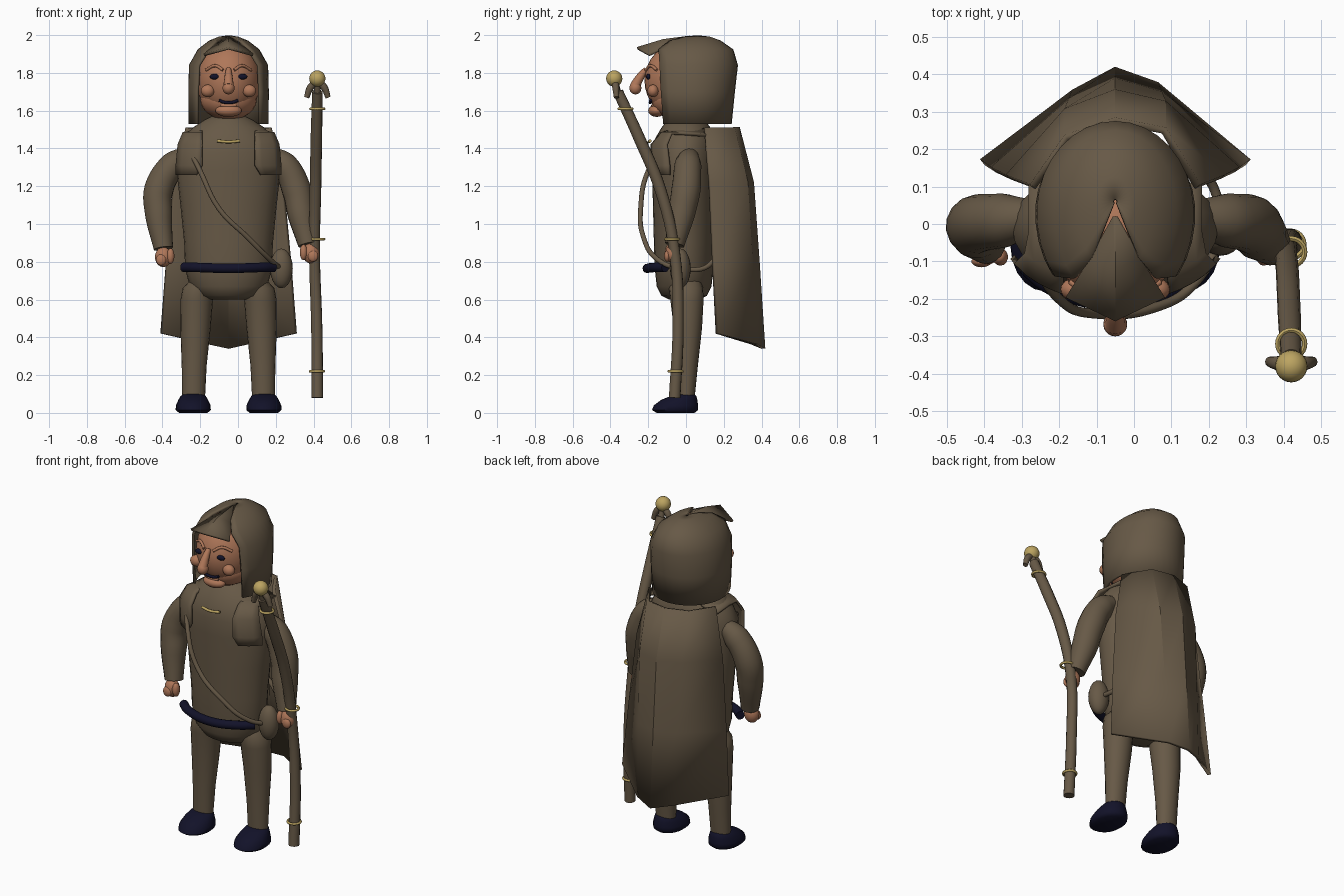
import bpy, bmesh, math
from mathutils import Vector

CX = -0.05  # centre line of the figure


def material(name, rgb):
    m = bpy.data.materials.new(name)
    m.diffuse_color = (*rgb, 1)
    return m


BROWN = material("brown_cloth", (0.135, 0.10, 0.062))
SKIN = material("skin", (0.43, 0.185, 0.10))
NAVY = material("dark_navy", (0.006, 0.006, 0.022))
GOLD = material("gold", (0.50, 0.37, 0.12))


def finish(ob, mat, angle=45):
    ob.data.materials.clear()
    ob.data.materials.append(mat)
    bpy.ops.object.select_all(action='DESELECT')
    ob.select_set(True)
    bpy.context.view_layer.objects.active = ob
    if ob.type == 'CURVE':
        bpy.ops.object.convert(target='MESH')
        ob = bpy.context.object
    bpy.ops.object.shade_smooth_by_angle(angle=math.radians(angle))
    return ob


def loft(name, rows, mat, closed=True, thick=0, angle=45):
    """Skin rows of points; closed rings get caps, open sheets get thickness."""
    bm = bmesh.new()
    vs = [[bm.verts.new(p) for p in r] for r in rows]
    n = len(rows[0])
    for a, b in zip(vs, vs[1:]):
        for i in range(n if closed else n - 1):
            j = (i + 1) % n
            bm.faces.new((a[i], a[j], b[j], b[i]))
    if closed:
        bm.faces.new(vs[0][::-1])
        bm.faces.new(vs[-1])
    bmesh.ops.recalc_face_normals(bm, faces=bm.faces)
    me = bpy.data.meshes.new(name)
    bm.to_mesh(me)
    bm.free()
    ob = bpy.data.objects.new(name, me)
    bpy.context.collection.objects.link(ob)
    if thick:
        mod = ob.modifiers.new("thickness", 'SOLIDIFY')
        mod.thickness = thick
        mod.offset = 0
    return finish(ob, mat, angle)


def ring(cx, cy, z, rx, ry, n=28):
    return [(cx + rx * math.cos(k * math.tau / n), cy + ry * math.sin(k * math.tau / n), z)
            for k in range(n)]


def tube(name, pts, radii, mat, closed=False, sides=4):
    cu = bpy.data.curves.new(name, 'CURVE')
    cu.dimensions = '3D'
    cu.bevel_depth = 1
    cu.bevel_resolution = sides
    cu.resolution_u = 6
    cu.use_fill_caps = True
    sp = cu.splines.new('BEZIER')
    sp.bezier_points.add(len(pts) - 1)
    sp.use_cyclic_u = closed
    if not isinstance(radii, (list, tuple)):
        radii = [radii] * len(pts)
    for b, p, r in zip(sp.bezier_points, pts, radii):
        b.co = p
        b.radius = r
        b.handle_left_type = b.handle_right_type = 'AUTO'
    ob = bpy.data.objects.new(name, cu)
    bpy.context.collection.objects.link(ob)
    return finish(ob, mat)


def ball(name, loc, scale, mat, seg=20):
    bpy.ops.mesh.primitive_uv_sphere_add(segments=seg, ring_count=seg // 2, location=loc)
    ob = bpy.context.object
    ob.name = name
    ob.scale = scale
    return finish(ob, mat)


# torso: tunic with rounded hem and sloping shoulders
loft("torso", [ring(CX, cy, z, rx, ry) for z, rx, ry, cy in (
    (0.60, 0.10, 0.08, -0.01), (0.62, 0.16, 0.12, -0.01), (0.67, 0.205, 0.145, -0.01),
    (0.76, 0.23, 0.155, -0.01), (0.90, 0.235, 0.16, -0.01), (1.10, 0.255, 0.165, -0.01),
    (1.28, 0.275, 0.17, -0.01), (1.38, 0.275, 0.17, -0.01), (1.45, 0.24, 0.16, -0.005),
    (1.51, 0.19, 0.13, 0), (1.55, 0.13, 0.10, 0), (1.57, 0.09, 0.08, 0))], BROWN)

# legs and boots
for s, side in ((-1, "left"), (1, "right")):
    loft(side + "_leg", [ring(CX + s * dx, cy, z, rx, ry, 20) for z, dx, cy, rx, ry in (
        (0.07, 0.185, 0.0, 0.060, 0.045), (0.25, 0.182, 0.005, 0.066, 0.058),
        (0.45, 0.175, 0.01, 0.080, 0.075), (0.60, 0.168, 0.005, 0.086, 0.088),
        (0.66, 0.16, 0.0, 0.083, 0.09), (0.70, 0.14, 0.0, 0.065, 0.08))], BROWN)
    loft(side + "_boot", [ring(CX + s * 0.187, cy, z, rx, ry, 20) for z, cy, rx, ry in (
        (0.0, -0.055, 0.075, 0.10), (0.015, -0.058, 0.093, 0.122), (0.04, -0.053, 0.092, 0.117),
        (0.07, -0.035, 0.078, 0.095), (0.09, -0.012, 0.066, 0.066),
        (0.10, 0.0, 0.05, 0.045))], NAVY, angle=60)

# arms
arm_r = [0.045, 0.072, 0.078, 0.073, 0.052]
tube("left_arm", [(-0.26, 0.02, 1.37), (-0.345, 0.01, 1.31), (-0.42, 0, 1.18),
                  (-0.42, -0.02, 1.05), (-0.395, -0.055, 0.87)], arm_r, BROWN, sides=6)
tube("right_arm", [(0.16, 0.02, 1.37), (0.245, 0.01, 1.31), (0.31, 0, 1.18),
                   (0.335, -0.025, 1.05), (0.37, -0.06, 0.89)], arm_r, BROWN, sides=6)

# hands: palm, thumb and curled finger
for side, x, z, s in (("left", -0.395, 0.825, 1), ("right", 0.385, 0.845, -1)):
    ball(side + "_palm", (x, -0.07, z), (0.045, 0.038, 0.053), SKIN)
    ball(side + "_thumb", (x + s * 0.038, -0.088, z + 0.005), (0.021, 0.024, 0.042), SKIN, 14)
    ball(side + "_finger", (x - s * 0.012, -0.10, z - 0.015), (0.028, 0.016, 0.03), SKIN, 14)

# belt, shoulder strap, pouch, clasp
tube("belt", [(-0.29, -0.11, 0.77), (-0.22, -0.165, 0.77), (CX, -0.205, 0.765),
              (0.12, -0.165, 0.77), (0.19, -0.11, 0.77)], 0.025, NAVY)
tube("shoulder_strap", [(-0.25, -0.12, 1.38), (-0.20, -0.20, 1.28), (-0.10, -0.24, 1.08),
                        (0.05, -0.225, 0.93), (0.16, -0.16, 0.82), (0.225, -0.03, 0.765),
                        (0.20, 0.12, 0.78), (0.02, 0.17, 1.0), (-0.18, 0.16, 1.28),
                        (-0.27, 0.03, 1.42)], 0.013, BROWN, closed=True)
ball("pouch", (0.23, -0.03, 0.765), (0.06, 0.055, 0.105), BROWN)
tube("clasp", [(-0.11, -0.19, 1.44), (CX, -0.197, 1.435), (0.01, -0.19, 1.44)], 0.008, GOLD)

# cape: sheet with a centre fold, flaring toward the hem
cape = []
for z0, drop, xe, ye, xm, ym, yc in ((1.51, 0.0, 0.22, 0.10, 0.13, 0.23, 0.275),
                                    (1.22, 0.0, 0.285, 0.125, 0.13, 0.30, 0.35),
                                    (0.80, 0.0, 0.325, 0.145, 0.12, 0.325, 0.38),
                                    (0.42, 0.08, 0.355, 0.165, 0.11, 0.35, 0.41)):
    cape.append([(CX - xe, ye, z0), (CX - xm, ym, z0 - drop * 0.7), (CX, yc, z0 - drop),
                 (CX + xm, ym + 0.02, z0 - drop * 0.7), (CX + xe, ye, z0)])
loft("cape", cape, BROWN, closed=False, thick=0.02, angle=30)

# cape lapels running over the shoulders onto the chest
for s, side in ((-1, "left"), (1, "right")):
    rows = []
    for z, inner, outer, y_add in ((1.26, 0.17, 0.275, 0), (1.31, 0.14, 0.275, 0),
                                   (1.42, 0.14, 0.265, 0), (1.48, 0.14, 0.24, 0.05)):
        row = []
        for k in range(5):
            dx = inner + (outer - inner) * k / 4
            row.append((CX + s * dx, y_add - 0.012 - 0.19 * math.sqrt(1 - (dx / 0.30) ** 2), z))
        rows.append(row)
    for y, z in ((-0.02, 1.51), (0.11, 1.50)):
        rows.append([(CX + s * (0.13 + 0.025 * k), y, z - 0.008 * k) for k in range(5)])
    loft(side + "_lapel", rows, BROWN, closed=False, thick=0.015)

# head
HC, HR = Vector((CX, -0.02, 1.76)), Vector((0.17, 0.20, 0.205))
ball("head", HC, HR, SKIN, 32)
ball("jaw", (CX, -0.04, 1.66), (0.15, 0.145, 0.11), SKIN, 24)


def on_face(dx, z, out=0.0):
    q = 1 - (dx / HR.x) ** 2 - ((z - HC.z) / HR.z) ** 2
    return (CX + dx, HC.y - HR.y * math.sqrt(max(q, 0)) - out, z)


# face features
tube("nose_bridge", [on_face(0, 1.82), (CX, -0.245, 1.775), (CX, -0.27, 1.73)],
     [0.014, 0.022, 0.028], SKIN)
ball("nose_tip", (CX, -0.268, 1.72), (0.032, 0.032, 0.034), SKIN)
ball("chin", (CX, -0.155, 1.60), (0.07, 0.045, 0.033), SKIN)
tube("mouth", [on_face(-0.05, 1.655, 0.006), on_face(-0.025, 1.645, 0.006),
               on_face(0.025, 1.645, 0.006), on_face(0.05, 1.655, 0.006)], 0.008, NAVY)
tube("lower_lip", [on_face(-0.04, 1.63, 0.004), on_face(0, 1.625, 0.006),
                   on_face(0.04, 1.63, 0.004)], 0.01, SKIN)
for s, side in ((-1, "left"), (1, "right")):
    ball(side + "_eye", on_face(s * 0.073, 1.78), (0.027, 0.012, 0.015), NAVY, 16)
    ball(side + "_cheek", on_face(s * 0.11, 1.705, 0.012), (0.036, 0.03, 0.033), SKIN)
    tube(side + "_brow", [on_face(s * 0.03, 1.815, 0.003), on_face(s * 0.07, 1.838, 0.003),
                          on_face(s * 0.12, 1.815, 0.003)], 0.008, SKIN)

# hood: open-fronted shell
hood = []
for z, rx, cy, back, front, tmax in ((1.53, 0.205, 0.03, 0.205, 0.24, 128),
                                     (1.70, 0.207, 0.03, 0.222, 0.26, 128),
                                     (1.84, 0.203, 0.03, 0.238, 0.26, 130),
                                     (1.92, 0.158, 0.035, 0.21, 0.24, 138),
                                     (1.965, 0.10, 0.045, 0.135, 0.17, 142),
                                     (1.985, 0.05, 0.055, 0.07, 0.08, 145),
                                     (1.992, 0.004, 0.06, 0.005, 0.005, 145)):
    row = []
    for k in range(25):
        t = math.radians(tmax) * (k / 12 - 1)
        row.append((CX + rx * math.sin(t),
                    cy + (back if math.cos(t) > 0 else front) * math.cos(t), z))
    hood.append(row)
loft("hood", hood, BROWN, closed=False, thick=0.014)

# hood peak: ridged triangular flap over the brow
loft("hood_peak", [[(CX - 0.004, 0.02, 1.985), (CX, 0.02, 1.99), (CX + 0.004, 0.02, 1.985)],
                   [(CX - 0.065, -0.09, 1.945), (CX, -0.12, 1.972), (CX + 0.065, -0.09, 1.945)],
                   [(CX - 0.13, -0.195, 1.895), (CX, -0.258, 1.93), (CX + 0.13, -0.195, 1.895)]],
     BROWN, closed=False, thick=0.014, angle=20)

# staff with fork, knob and rings
tube("staff", [(0.42, -0.06, 0.08), (0.417, -0.042, 0.45), (0.405, -0.06, 0.85),
               (0.41, -0.135, 1.18), (0.415, -0.25, 1.46), (0.42, -0.36, 1.70)],
     [0.031, 0.03, 0.029, 0.031, 0.031, 0.028], BROWN)
tube("staff_neck", [(0.42, -0.355, 1.68), (0.42, -0.38, 1.76)], 0.018, BROWN)
for s, side in ((-1, "left"), (1, "right")):
    tube(side + "_prong", [(0.42, -0.375, 1.755), (0.42 + s * 0.035, -0.372, 1.725),
                           (0.42 + s * 0.057, -0.368, 1.67)], [0.018, 0.019, 0.014], BROWN)
ball("staff_knob", (0.42, -0.38, 1.77), (0.043, 0.043, 0.043), GOLD, 24)
for name, x, y, z in (("upper", 0.42, -0.32, 1.61), ("middle", 0.42, -0.075, 0.92),
                      ("lower", 0.418, -0.055, 0.22)):
    bpy.ops.mesh.primitive_torus_add(major_radius=0.036, minor_radius=0.007, location=(x, y, z),
                                     major_segments=24, minor_segments=8)
    bpy.context.object.name = name + "_staff_ring"
    finish(bpy.context.object, GOLD)
